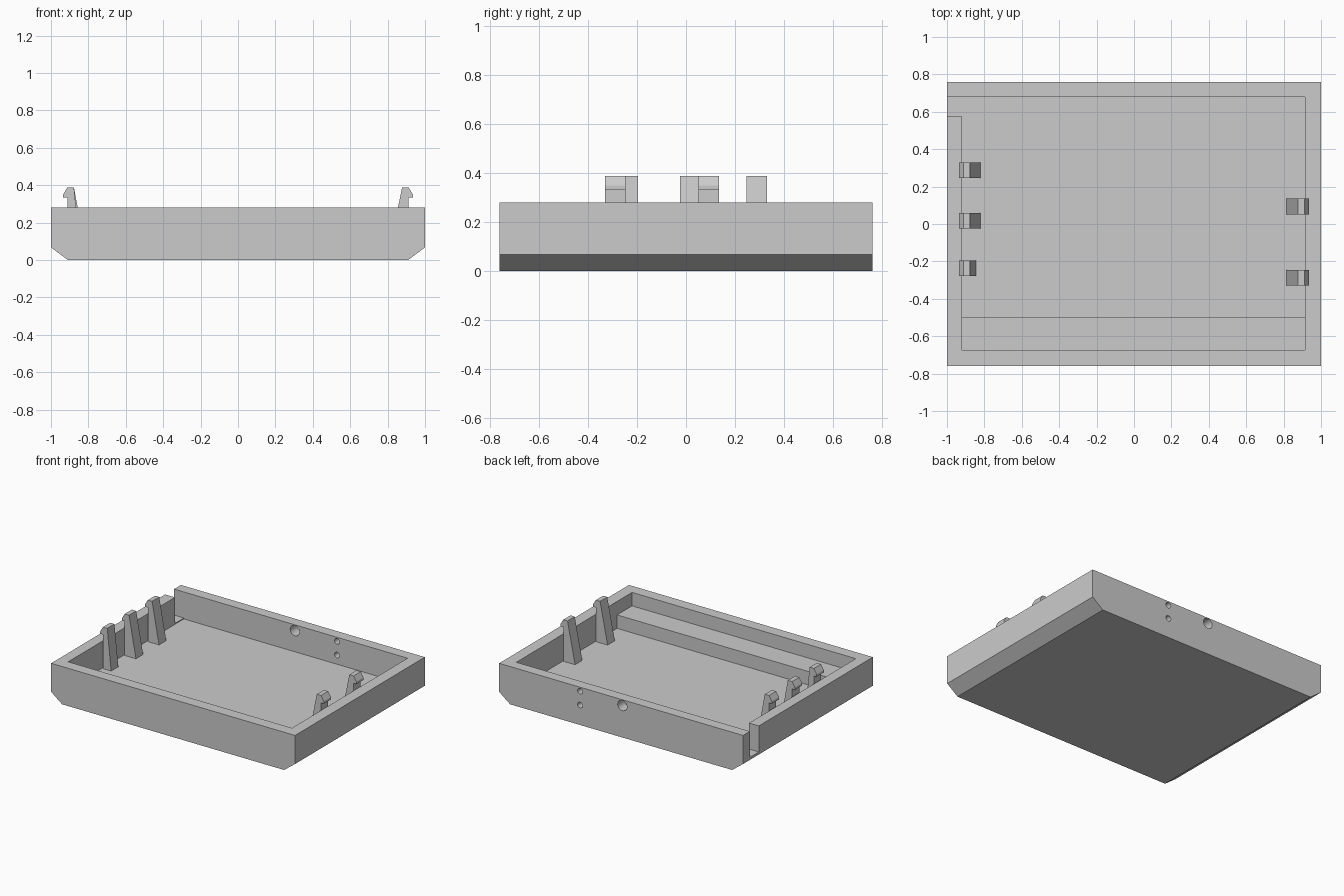
import bpy
import math

cube = bpy.data.objects.get("Cube")
if cube:
    bpy.data.objects.remove(cube, do_unlink=True)

grey = bpy.data.materials.new("light grey plastic")
grey.use_nodes = True
COLOUR = (0.6, 0.6, 0.6, 1)
grey.diffuse_color = COLOUR
grey.node_tree.nodes["Principled BSDF"].inputs["Base Color"].default_value = COLOUR


def extrude_y(name, profile, y0, y1):
    """Prism from an x-z profile, stretched from y0 to y1."""
    n = len(profile)
    verts = [(x, y, z) for y in (y0, y1) for x, z in profile]
    faces = [tuple(range(n)), tuple(reversed(range(n, 2 * n)))]
    faces += [(i, i + n, (i + 1) % n + n, (i + 1) % n) for i in range(n)]
    mesh = bpy.data.meshes.new(name)
    mesh.from_pydata(verts, [], faces)
    area = sum(a[0] * b[1] - b[0] * a[1]
               for a, b in zip(profile, profile[1:] + profile[:1]))
    if area < 0:
        mesh.flip_normals()
    mesh.materials.append(grey)
    obj = bpy.data.objects.new(name, mesh)
    bpy.context.collection.objects.link(obj)
    return obj


def box(name, x0, x1, y0, y1, z0, z1):
    return extrude_y(name, [(x0, z0), (x1, z0), (x1, z1), (x0, z1)], y0, y1)


def cut(target, cutter):
    mod = target.modifiers.new(cutter.name, "BOOLEAN")
    mod.operation = "DIFFERENCE"
    mod.solver = "EXACT"
    mod.object = cutter
    bpy.context.view_layer.objects.active = target
    bpy.ops.object.modifier_apply(modifier=mod.name)
    bpy.data.objects.remove(cutter, do_unlink=True)


RIM, FLOOR = 0.28, 0.08

# Tray with chamfered lower ends
tray = extrude_y("tray", [(-0.91, 0), (0.91, 0), (1, 0.068), (1, RIM),
                          (-1, RIM), (-1, 0.068)], -0.76, 0.76)

# Cavity, leaving a raised ledge along the front wall
cut(tray, box("cavity_cutter", -0.92, 0.915, -0.5, 0.68, FLOOR, 0.5))
cut(tray, box("ledge_cutter", -0.92, 0.915, -0.675, -0.45, 0.18, 0.5))

# Cable notch at the rear of the right wall
cut(tray, box("notch_cutter", -1.1, -0.9, 0.575, 0.68, 0.087, 0.5))

# Round holes through the back wall
for x, z, radius in [(-0.01, 0.237, 0.038), (0.336, 0.25, 0.021),
                     (0.336, 0.148, 0.021)]:
    ring = [(x + radius * math.cos(a * math.tau / 32),
             z + radius * math.sin(a * math.tau / 32)) for a in range(32)]
    cut(tray, extrude_y("hole_cutter", ring, 0.6, 0.85))

# Smooth the hole walls only
bpy.ops.object.select_all(action="DESELECT")
tray.select_set(True)
bpy.context.view_layer.objects.active = tray
bpy.ops.object.shade_smooth_by_angle(angle=math.radians(30))


def snap_hook(name, side, y, foot):
    """Tapered clip with an outward lip; foot is the x of its inner base."""
    half = [(0.912, FLOOR), (0.912, 0.333), (0.935, 0.333), (0.935, 0.35),
            (0.912, 0.388), (0.877, 0.388), (foot, FLOOR)]
    extrude_y(name, [(side * x, z) for x, z in half], y - 0.042, y + 0.042)


# Three clips on the right, two on the left
for i, (y, foot) in enumerate([(0.288, 0.82), (0.018, 0.82), (-0.237, 0.845)]):
    snap_hook(f"right_clip_{i + 1}", -1, y, foot)
for i, y in enumerate([0.093, -0.288]):
    snap_hook(f"left_clip_{i + 1}", 1, y, 0.815)
